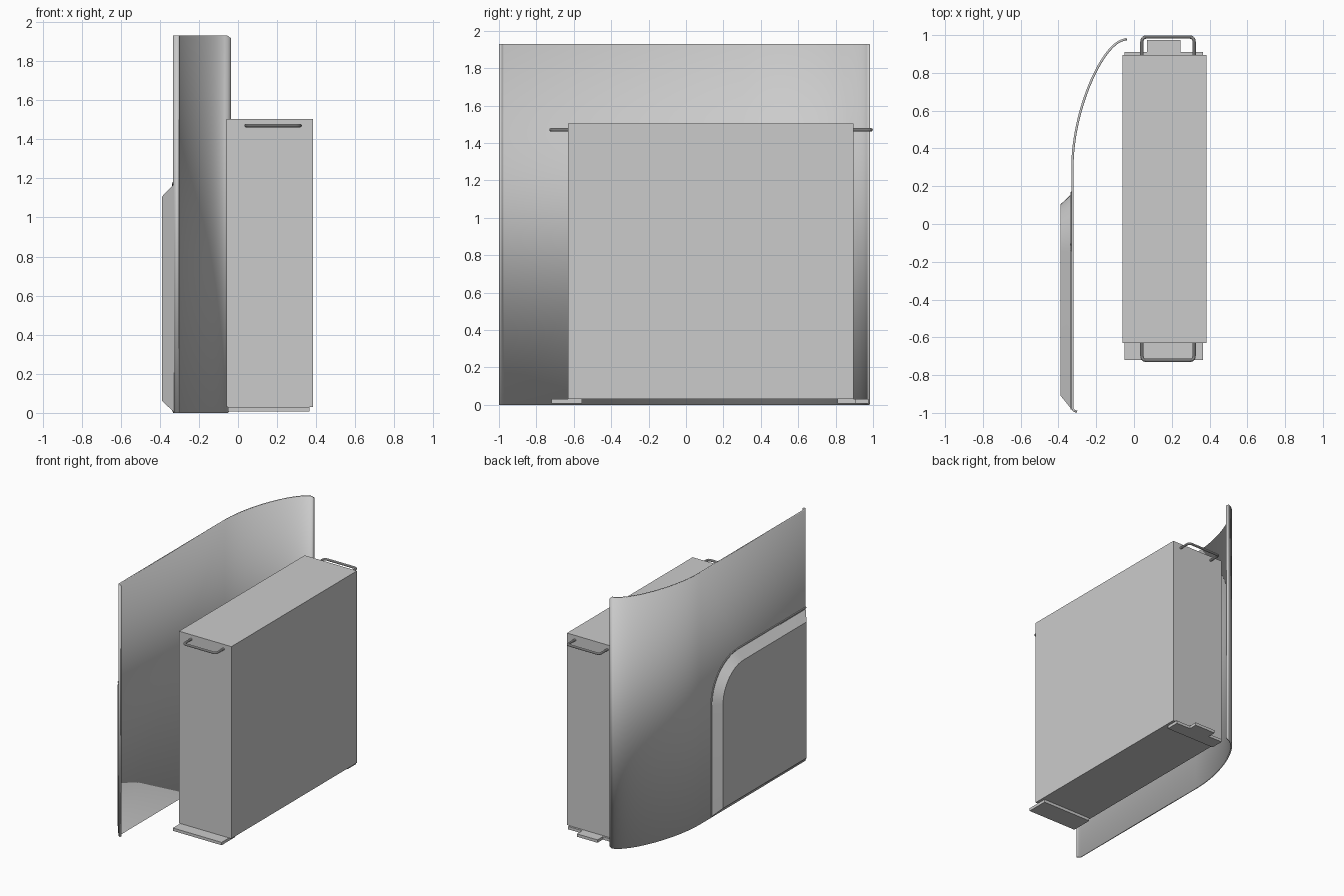
import bpy, bmesh, math
from mathutils import Vector

if "Cube" in bpy.data.objects:
    bpy.data.objects.remove(bpy.data.objects["Cube"])

grey = bpy.data.materials.new("plain grey")
grey.use_nodes = True
colour = (0.6, 0.6, 0.6, 1)
grey.diffuse_color = colour
grey.node_tree.nodes["Principled BSDF"].inputs["Base Color"].default_value = colour


def finish(name, bm, smooth=False):
    bmesh.ops.recalc_face_normals(bm, faces=bm.faces)
    mesh = bpy.data.meshes.new(name)
    bm.to_mesh(mesh)
    bm.free()
    mesh.materials.append(grey)
    obj = bpy.data.objects.new(name, mesh)
    bpy.context.collection.objects.link(obj)
    if smooth:
        bpy.ops.object.select_all(action="DESELECT")
        bpy.context.view_layer.objects.active = obj
        obj.select_set(True)
        bpy.ops.object.shade_smooth_by_angle(angle=math.radians(30))
    return obj


def prism(name, outline, z0, z1):
    """Extrude an xy outline upward."""
    bm = bmesh.new()
    face = bm.faces.new([bm.verts.new((x, y, z0)) for x, y in outline])
    ext = bmesh.ops.extrude_face_region(bm, geom=[face])
    for v in ext["geom"]:
        if isinstance(v, bmesh.types.BMVert):
            v.co.z = z1
    return finish(name, bm)


def rect(x0, x1, y0, y1):
    return [(x0, y0), (x1, y0), (x1, y1), (x0, y1)]


def tube(name, points, radius, corner=0.0):
    """Round bar through the points, with rounded bends."""
    pts = [Vector(p) for p in points]
    path = [pts[0]]
    for a, b, c in zip(pts, pts[1:], pts[2:]):
        if corner:
            p, q = b + (a - b).normalized() * corner, b + (c - b).normalized() * corner
            for i in range(6):
                t = i / 5
                path.append(p * (1 - t) ** 2 + b * 2 * t * (1 - t) + q * t ** 2)
        else:
            path.append(b)
    path.append(pts[-1])
    bm = bmesh.new()
    rings = []
    for i, p in enumerate(path):
        d = (path[min(i + 1, len(path) - 1)] - path[max(i - 1, 0)]).normalized()
        up = Vector((0, 0, 1)) if abs(d.z) < 0.01 else Vector((1, 0, 0))
        side = d.cross(up).normalized()
        up = side.cross(d)
        rings.append([bm.verts.new(p + radius * (side * math.cos(k * math.tau / 10)
                      + up * math.sin(k * math.tau / 10))) for k in range(10)])
    for a, b in zip(rings, rings[1:]):
        for k in range(10):
            bm.faces.new((a[k], a[k - 1], b[k - 1], b[k]))
    bm.faces.new(rings[0])
    bm.faces.new(rings[-1])
    return finish(name, bm, True)


# Cabinet, foot plates and handles
prism("cabinet", rect(-0.06, 0.385, -0.63, 0.895), 0.03, 1.505)
prism("front_foot", rect(-0.05, 0.365, -0.72, -0.555), 0.008, 0.03)
prism("back_foot", [(-0.05, 0.81), (0.365, 0.81), (0.365, 0.91), (0.245, 0.91),
                    (0.245, 0.975), (0.07, 0.975), (0.07, 0.91), (-0.05, 0.91)], 0.008, 0.03)
for name, y0, y1 in (("front_handle", -0.62, -0.722), ("back_handle", 0.885, 0.99)):
    tube(name, [(0.042, y0, 1.47), (0.042, y1, 1.47), (0.318, y1, 1.47), (0.318, y0, 1.47)],
         0.009, 0.025)

# Tall curved panel with a narrow turned edge at each end
ctrl = [Vector(p) for p in ((-0.326, 0.3), (-0.326, 0.6), (-0.17, 0.95), (-0.055, 0.975))]
path = [(-0.302, -0.994), (-0.318, -0.988), (-0.326, -0.975)]
for i in range(25):
    t = i / 24
    path.append(tuple(sum((w * c for w, c in zip(
        ((1 - t) ** 3, 3 * t * (1 - t) ** 2, 3 * t * t * (1 - t), t ** 3), ctrl)), Vector((0, 0)))))
path.append((-0.038, 0.979))
bm = bmesh.new()
columns = []
for i, (x, y) in enumerate(path):
    trim = 0.012 if i == len(path) - 1 else 0
    columns.append([bm.verts.new((x, y, z)) for z in (trim, 1.93 - trim)])
for a, b in zip(columns, columns[1:]):
    bm.faces.new((a[0], b[0], b[1], a[1]))
panel = finish("curved_panel", bm, True)
solid = panel.modifiers.new("thickness", "SOLIDIFY")
solid.thickness = 0.012
solid.offset = 0


# Raised pad on the outer side, sloped edges and one rounded corner
def pad_outline(x, y0, y1, z0, z1, r):
    pts = [(x, y0, z0), (x, y1, z0)]
    for i in range(13):
        a = i * math.pi / 24
        pts.append((x, y1 - r + r * math.cos(a), z1 - r + r * math.sin(a)))
    return pts + [(x, y0, z1)]


base = pad_outline(-0.327, -0.985, 0.162, 0.002, 1.17, 0.31)
bm = bmesh.new()
low = [bm.verts.new(p) for p in base]
high = [bm.verts.new(p) for p in pad_outline(-0.388, -0.91, 0.105, 0.062, 1.108, 0.25)]
for i in range(len(low)):
    bm.faces.new((low[i - 1], low[i], high[i], high[i - 1]))
bm.faces.new(high)
bm.faces.new(low)
finish("raised_pad", bm, True)

# Thin bead along the rounded edge of the pad
tube("pad_bead", [(-0.33, y + 0.004, z + 0.006) for _, y, z in base[1:]], 0.007)
